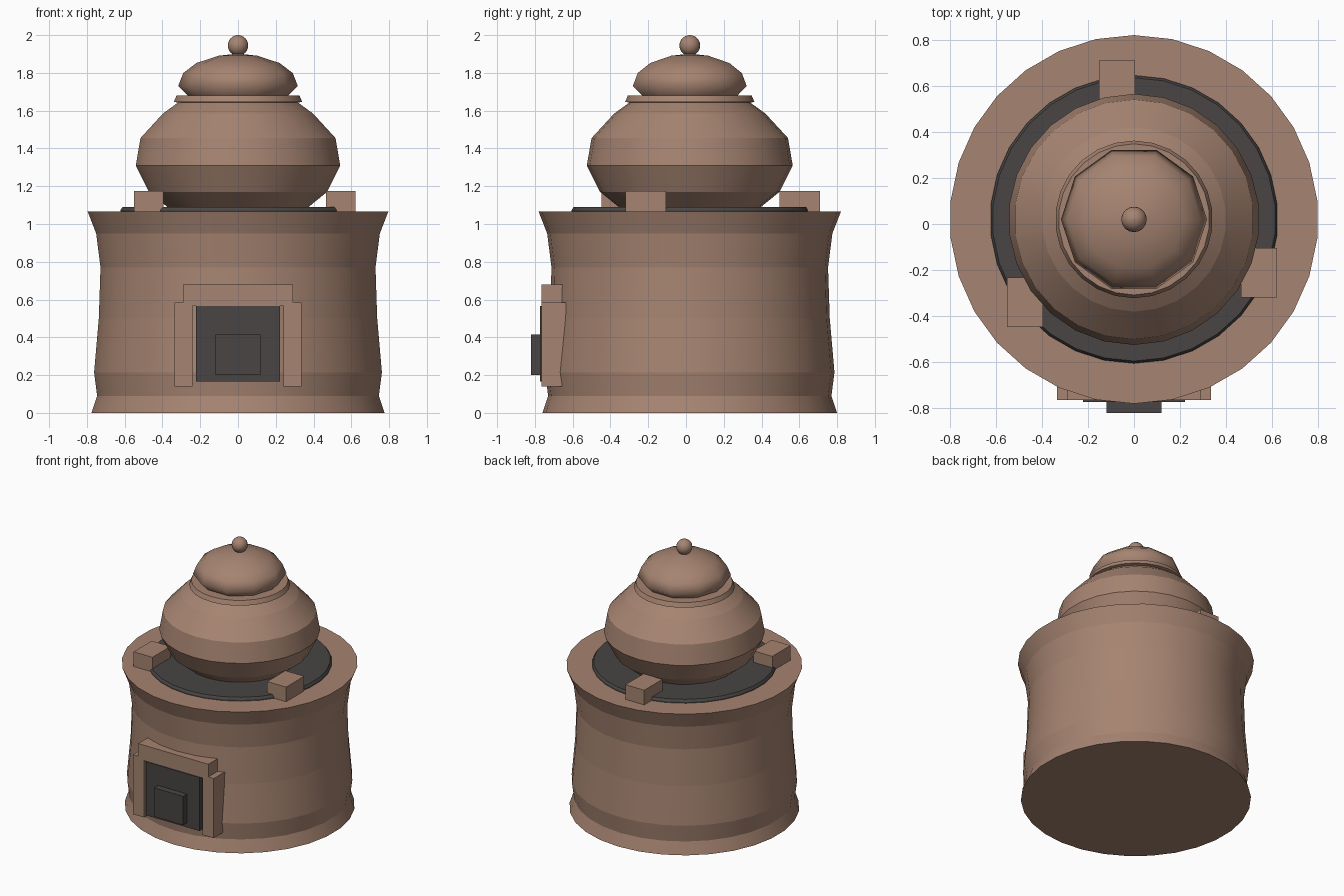
import bpy, bmesh, math

if "Cube" in bpy.data.objects:
    bpy.data.objects.remove(bpy.data.objects["Cube"])

CY = 0.02  # shared axis of all the round parts


def material(name, rgb):
    m = bpy.data.materials.new(name)
    m.diffuse_color = (*rgb, 1)
    m.use_nodes = True
    m.node_tree.nodes["Principled BSDF"].inputs["Base Color"].default_value = m.diffuse_color
    return m


CLAY = material("clay", (0.38, 0.23, 0.165))
IRON = material("soot", (0.065, 0.06, 0.057))


def add(name, bm, mat):
    bmesh.ops.recalc_face_normals(bm, faces=bm.faces)
    me = bpy.data.meshes.new(name)
    bm.to_mesh(me)
    bm.free()
    me.materials.append(mat)
    ob = bpy.data.objects.new(name, me)
    bpy.context.collection.objects.link(ob)
    return ob


def lathe(name, profile, sides, mat, start=math.pi / 2, banded=True):
    """Closed solid turned from (radius, z) points; bands keep crisp rings."""
    bm = bmesh.new()
    rings = []
    for r, z in profile:
        rings.append([bm.verts.new((r * math.cos(start + math.tau * i / sides),
                                    CY + r * math.sin(start + math.tau * i / sides), z))
                      for i in range(sides)])
    for a, b in zip(rings, rings[1:]):
        for i in range(sides):
            j = (i + 1) % sides
            bm.faces.new((a[i], a[j], b[j], b[i])).smooth = True
    caps = [bm.faces.new(rings[0]), bm.faces.new(rings[-1])]
    for ring in rings if banded else (rings[0], rings[-1]):
        for i in range(sides):
            e = bm.edges.get((ring[i], ring[(i + 1) % sides]))
            e.smooth = False
    for f in caps:
        f.smooth = False
    return add(name, bm, mat)


def box(name, x, y, z, mat):
    bm = bmesh.new()
    bmesh.ops.create_cube(bm, size=1)
    for v in bm.verts:
        v.co = [lo + (c + 0.5) * (hi - lo) for c, (lo, hi) in zip(v.co, (x, y, z))]
    return add(name, bm, mat)


# Stove body with flared foot and rim
lathe("stove_body", [(0.78, 0), (0.75, 0.09), (0.766, 0.215), (0.741, 0.5),
                     (0.732, 0.77), (0.755, 0.95), (0.80, 1.065)], 30, CLAY)
# Dark fire bed on top
lathe("fire_bed", [(0.625, 1.05), (0.625, 1.075), (0.615, 1.09)], 30, IRON)

# Pot and its rim
lathe("pot", [(0.37, 1.085), (0.475, 1.17), (0.545, 1.31), (0.52, 1.455),
              (0.40, 1.585), (0.31, 1.65)], 26, CLAY)
lathe("pot_rim", [(0.31, 1.64), (0.342, 1.647), (0.328, 1.68)], 26, CLAY)

# Ten-sided domed lid with a round knob
lid = [(0.25, 1.665)] + [(0.317 * math.cos(math.radians(a)),
                          1.73 + 0.17 * math.sin(math.radians(a)))
                         for a in (0, 24, 46, 71, 86)]
lathe("lid", lid, 10, CLAY, start=0, banded=False)
knob = [(0.055 * math.sin(math.pi * t / 12), 1.945 - 0.055 * math.cos(math.pi * t / 12))
        for t in (0.2, 1, 2, 3, 4, 5, 6, 7, 8, 9, 10, 11, 11.8)]
lathe("knob", knob, 18, CLAY, banded=False)

# Three pot rests
for i, (x, y) in enumerate(((-0.073, 0.602), (0.543, -0.212), (-0.473, -0.34))):
    box(f"pot_rest_{i + 1}", (x - 0.078, x + 0.078), (y - 0.107, y + 0.107),
        (1.06, 1.175), CLAY)

# Firebox doorway
for side, s in (("left", -1), ("right", 1)):
    box(f"door_post_{side}", sorted((s * 0.24, s * 0.335)), (-0.765, -0.60),
        (0.14, 0.585), CLAY)
box("door_lintel", (-0.29, 0.29), (-0.765, -0.62), (0.565, 0.68), CLAY)
box("fire_door", (-0.222, 0.222), (-0.772, -0.62), (0.165, 0.565), IRON)
box("door_vent", (-0.12, 0.12), (-0.82, -0.76), (0.2, 0.415), IRON)
